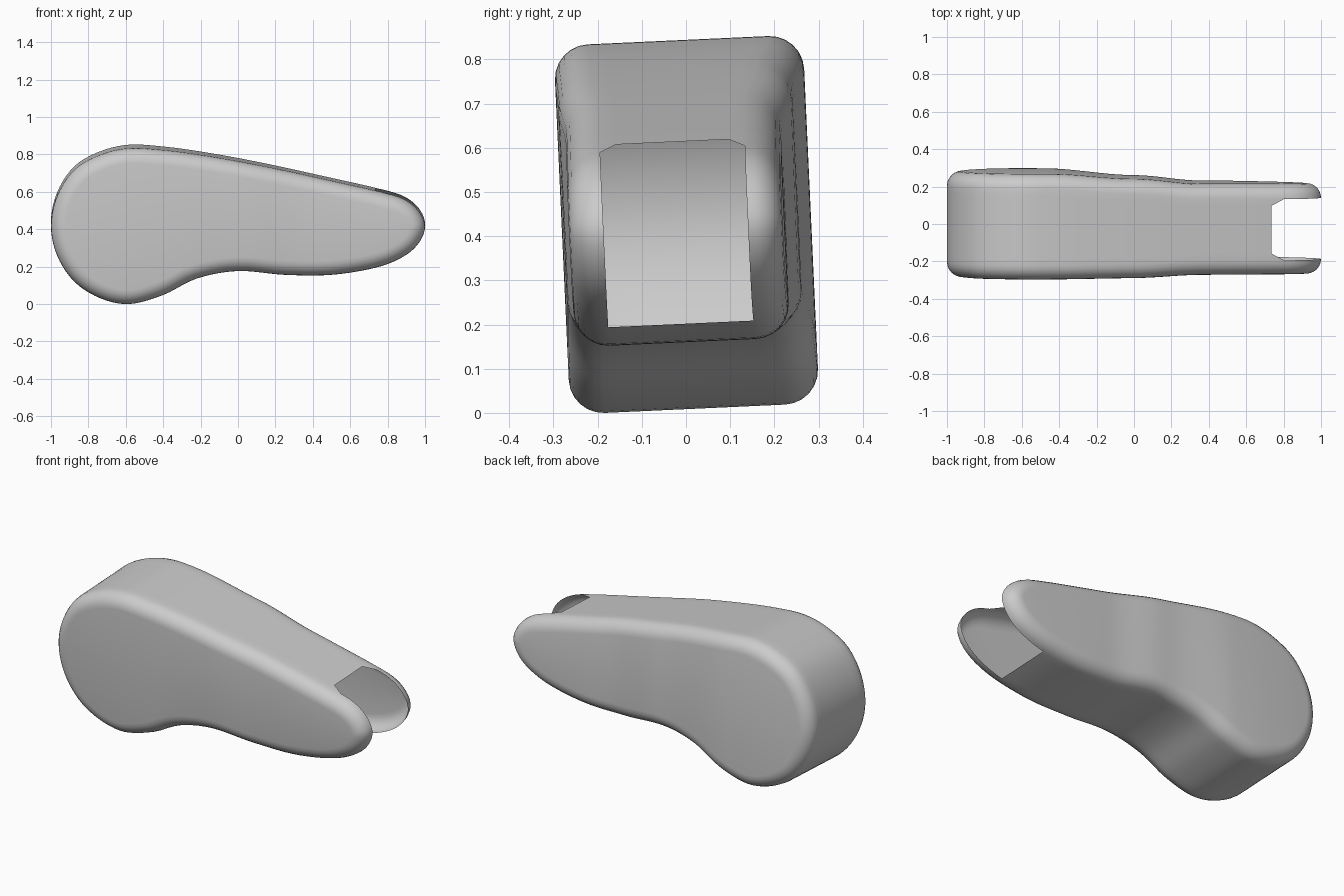
import bpy, bmesh, math
from mathutils import Vector

if "Cube" in bpy.data.objects:
    bpy.data.objects.remove(bpy.data.objects["Cube"])

SUB, STEPS, R, TILT = 5, 6, 0.078, 0.046

# Side outline stations: x, top z, bottom z
keys = [(-.967, .59, .27), (-.874, .73, .13), (-.735, .81, .042), (-.58, .845, .012),
        (-.4, .835, .06), (-.22, .812, .148), (0, .775, .188), (.25, .725, .167),
        (.5, .67, .167), (.735, .617, .205), (.88, .575, .262), (.965, .51, .335)]
SLOT = 10 * SUB                                   # loop index of the slot edge, x = 0.735
ctrl = ([Vector((-1, .43))] + [Vector((x, t)) for x, t, b in keys]
        + [Vector((1, .425))] + [Vector((x, b)) for x, t, b in reversed(keys)])

# Half widths: x, front y, back y
widths = [(-1, -.281, .283), (-.45, -.281, .283), (0, -.277, .254),
          (.35, -.263, .224), (1, -.265, .218)]


def smooth_loop(p):
    n, out = len(p), []
    for i in range(n):
        a, b, c, d = (p[(i + k) % n] for k in (-1, 0, 1, 2))
        for s in range(SUB):
            t = s / SUB
            out.append(.5 * (2 * b + (c - a) * t + (2 * a - 5 * b + 4 * c - d) * t * t
                             + (3 * b - a - 3 * c + d) * t ** 3))
    return out


def side_y(x, k):
    x = max(-1, min(1, x))
    for a, b in zip(widths, widths[1:]):
        if x <= b[0]:
            t = (x - a[0]) / (b[0] - a[0])
            t = t * t * (3 - 2 * t)
            return a[k] + (b[k] - a[k]) * t


loop = smooth_loop(ctrl)
N = len(loop)
bm = bmesh.new()


def add_row(k, inset, drop):
    """One ring of the shell: outline shrunk by inset, set drop inside side k."""
    row = []
    for i, p in enumerate(loop):
        tan = (loop[(i + 1) % N] - loop[i - 1]).normalized()
        q = p + Vector((tan.y, -tan.x)) * inset
        y = side_y(q.x, k) + (drop if k == 1 else -drop)
        row.append(bm.verts.new((q.x, y - TILT * (q.y - .43), q.y + TILT * y)))
    return row


# Rounded rims on both sides with flat band between
arc = [(R * (1 - math.sin(a)), R * (1 - math.cos(a)))
       for a in (math.pi / 2 * s / STEPS for s in range(STEPS + 1))]
arc.append((0, R + .037))
rows = [add_row(1, *a) for a in arc] + [add_row(2, *a) for a in reversed(arc)]
E1, E2 = STEPS, STEPS + 3                         # rows bordering the flat band
for r in range(len(rows) - 1):
    for i in range(N):
        if E1 <= r < E2 and SLOT <= i < N - SLOT:
            continue                              # open slot between the ears
        j = (i + 1) % N
        bm.faces.new((rows[r][i], rows[r][j], rows[r + 1][j], rows[r + 1][i]))

# Eased upper corners of the slot
for e, s in ((E1, E1 + 1), (E2, E2 - 1)):
    for i in (SLOT, SLOT + 1):
        bm.faces.new((rows[s][SLOT], rows[e][i], rows[e][i + 1]))

# Side walls, stitched top to bottom
for row in (rows[0], rows[-1]):
    for i in range(N // 2):
        vs = [row[i], row[i + 1], row[(N - i - 1) % N], row[(N - i) % N]]
        bm.faces.new(list(dict.fromkeys(vs)))

bmesh.ops.recalc_face_normals(bm, faces=bm.faces)
low = min(v.co.z for v in bm.verts)
bmesh.ops.translate(bm, verts=bm.verts, vec=(0, 0, -low))
mesh = bpy.data.meshes.new("limb_shell")
bm.to_mesh(mesh)
bm.free()
shell = bpy.data.objects.new("limb_shell", mesh)
bpy.context.collection.objects.link(shell)
bpy.context.view_layer.objects.active = shell
shell.select_set(True)
bpy.ops.object.shade_smooth_by_angle(angle=math.radians(40))
# Outward facing check
if sum(p.center.dot(p.normal) * p.area for p in mesh.polygons) < 0:
    mesh.flip_normals()
